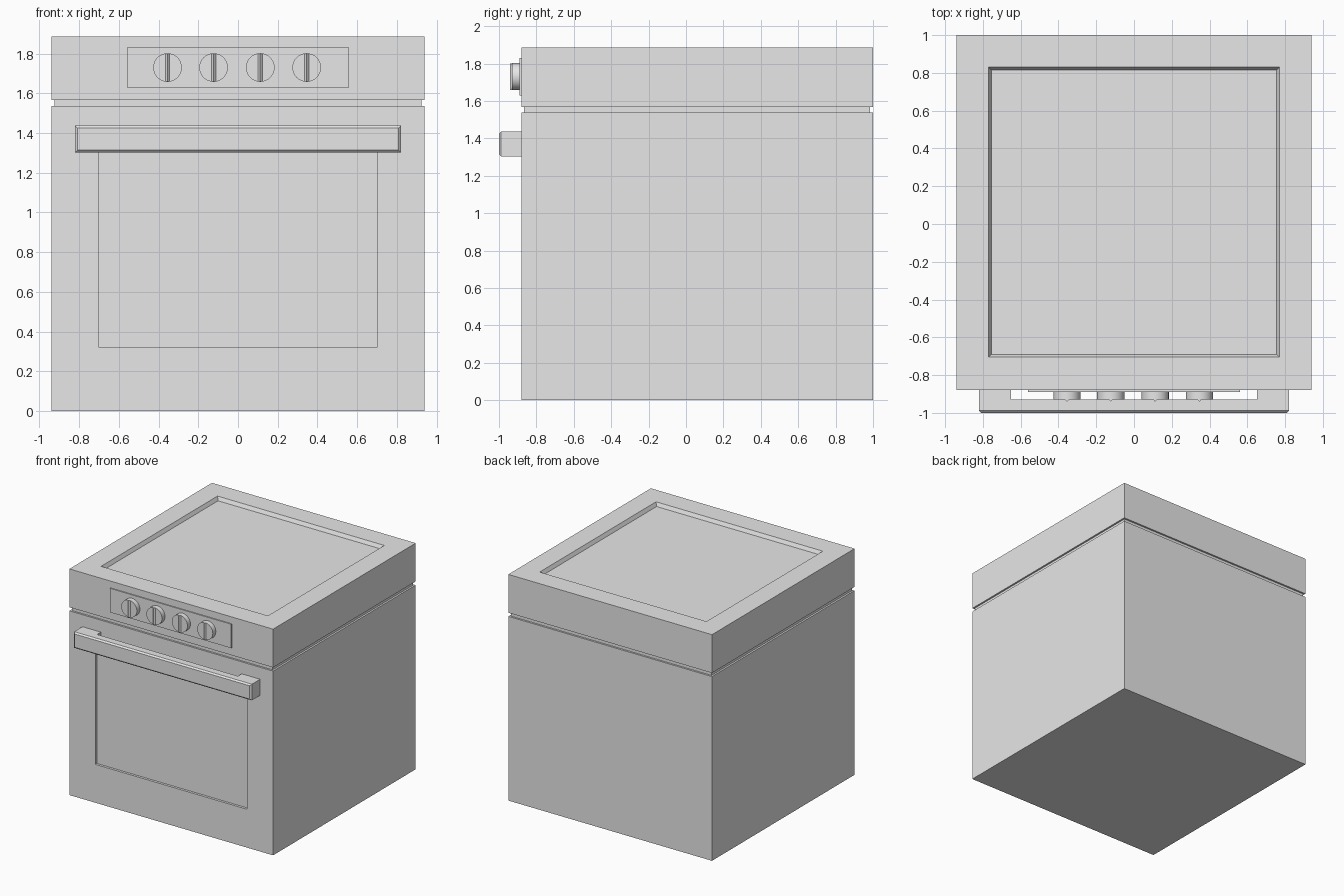
import bpy, bmesh
from math import radians
from mathutils import Matrix, Vector

if "Cube" in bpy.data.objects:
    bpy.data.objects.remove(bpy.data.objects["Cube"], do_unlink=True)

grey = bpy.data.materials.new("light grey")
grey.use_nodes = True
grey.diffuse_color = (0.8, 0.8, 0.8, 1)
grey.node_tree.nodes["Principled BSDF"].inputs["Base Color"].default_value = (0.8, 0.8, 0.8, 1)


def finish(name, bm, smooth=False):
    bmesh.ops.recalc_face_normals(bm, faces=bm.faces[:])
    mesh = bpy.data.meshes.new(name)
    bm.to_mesh(mesh)
    bm.free()
    mesh.materials.append(grey)
    ob = bpy.data.objects.new(name, mesh)
    bpy.context.collection.objects.link(ob)
    if smooth:
        bpy.ops.object.select_all(action="DESELECT")
        ob.select_set(True)
        bpy.context.view_layer.objects.active = ob
        bpy.ops.object.shade_smooth_by_angle(angle=radians(30))
    return ob


def box(lo, hi):
    bm = bmesh.new()
    lo, hi = Vector(lo), Vector(hi)
    bmesh.ops.create_cube(bm, size=1)
    for v in bm.verts:
        v.co = (lo + hi) / 2 + v.co * (hi - lo)
    return bm


def recess(bm, direction, lo, hi, depth, taper=0.0):
    """Sink a rectangular pocket, from lo to hi, into the face pointing in direction."""
    direction = Vector(direction)
    bm.normal_update()
    face = max(bm.faces, key=lambda f: f.normal.dot(direction))
    axes = [i for i in range(3) if abs(direction[i]) < 0.5]
    for step, sink in ((0, 0), (taper, depth)):
        bmesh.ops.inset_region(bm, faces=[face], thickness=0.01, use_even_offset=True)
        centre = face.calc_center_median()
        for v in face.verts:
            for a, low, high in zip(axes, lo, hi):
                v.co[a] = low + step if v.co[a] < centre[a] else high - step
            v.co -= direction * sink


def prism(points, depth_vector):
    bm = bmesh.new()
    face = bm.faces.new([bm.verts.new(p) for p in points])
    new = bmesh.ops.extrude_face_region(bm, geom=[face])["geom"]
    bmesh.ops.translate(bm, vec=depth_vector, verts=[g for g in new if isinstance(g, bmesh.types.BMVert)])
    return bm


# Oven cabinet with the sunken door window
cabinet = box((-0.94, -0.88, 0), (0.94, 1, 1.537))
recess(cabinet, (0, -1, 0), (-0.70, 0.32), (0.70, 1.32), 0.02)
finish("oven_cabinet", cabinet)

# Shadow gap and upper housing with the sunken hob
finish("shadow_gap", box((-0.925, -0.865, 1.53), (0.925, 0.985, 1.575)))
housing = box((-0.94, -0.88, 1.567), (0.94, 1, 1.887))
recess(housing, (0, 0, 1), (-0.77, -0.705), (0.77, 0.83), 0.03, 0.015)
finish("upper_housing", housing)

# Control panel plate
finish("control_panel", box((-0.56, -0.889, 1.63), (0.56, -0.875, 1.83)))

# Knobs, each with a ridged pointer
for i, x in enumerate((-0.355, -0.123, 0.112, 0.346), 1):
    knob = bmesh.new()
    place = Matrix.Translation((x, -0.907, 1.73)) @ Matrix.Rotation(radians(90), 4, "X")
    bmesh.ops.create_cone(knob, cap_ends=True, segments=32, radius1=0.072,
                          radius2=0.072, depth=0.044, matrix=place)
    finish(f"knob_{i}", knob, smooth=True)
    ridge = prism([(x - 0.015, -0.925, 1.659), (x + 0.015, -0.925, 1.659),
                   (x, -0.941, 1.659)], (0, 0, 0.142))
    finish(f"knob_pointer_{i}", ridge)

# Door handle: a U-shaped bar with a chamfered front
half = [(0.82, -1.0), (0.82, -0.875), (0.65, -0.875), (0.65, -0.93)]
outline = half + [(-x, y) for x, y in reversed(half)]
handle = prism([(x, y, 1.302) for x, y in outline], (0, 0, 0.135))
front = [e for e in handle.edges if all(v.co.y < -0.99 for v in e.verts)]
bmesh.ops.bevel(handle, geom=front, offset=0.012, segments=1, affect="EDGES")
finish("door_handle", handle)
